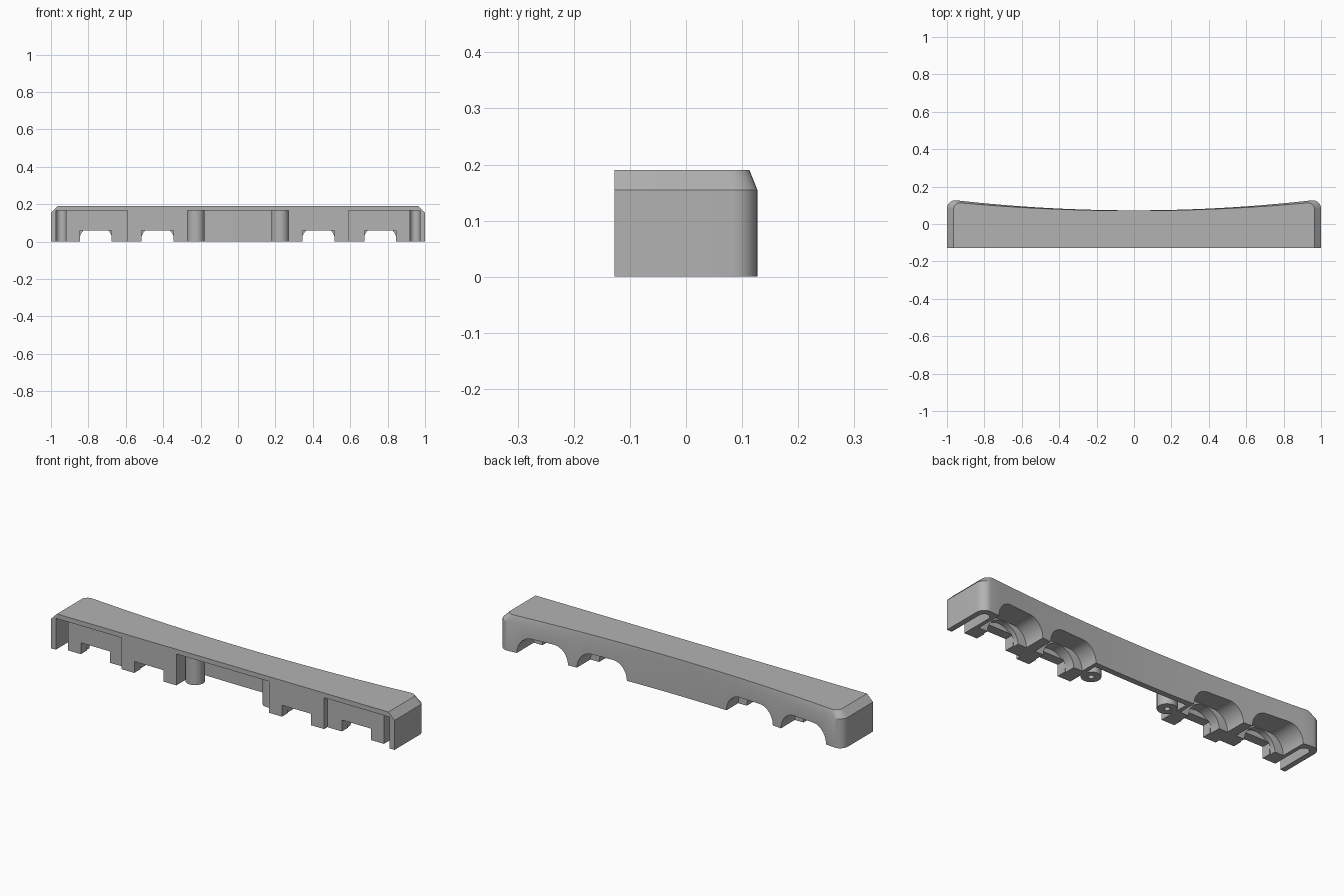
import bpy, bmesh, math

if "Cube" in bpy.data.objects:
    bpy.data.objects.remove(bpy.data.objects["Cube"], do_unlink=True)

GREY = (0.45, 0.45, 0.45, 1)
plastic = bpy.data.materials.new("grey plastic")
plastic.use_nodes = True
plastic.diffuse_color = GREY
plastic.node_tree.nodes["Principled BSDF"].inputs["Base Color"].default_value = GREY

FRONT, CEILING = -0.127, 0.165


def loft(name, rings):
    """Closed solid through matching rings of 3D points."""
    bm = bmesh.new()
    loops = [[bm.verts.new(p) for p in ring] for ring in rings]
    n = len(loops[0])
    for a, b in zip(loops, loops[1:]):
        for i in range(n):
            j = (i + 1) % n
            bm.faces.new((a[i], a[j], b[j], b[i]))
    bm.faces.new(loops[0][::-1])
    bm.faces.new(loops[-1])
    bmesh.ops.recalc_face_normals(bm, faces=bm.faces)
    mesh = bpy.data.meshes.new(name)
    bm.to_mesh(mesh)
    bm.free()
    mesh.materials.append(plastic)
    obj = bpy.data.objects.new(name, mesh)
    bpy.context.collection.objects.link(obj)
    return obj


def prism_z(name, pts, z0, z1):
    return loft(name, [[(x, y, z) for x, y in pts] for z in (z0, z1)])


def prism_y(name, pts, y0, y1):
    return loft(name, [[(x, y, z) for x, z in pts] for y in (y0, y1)])


def rect(a0, a1, b0, b1):
    return [(a0, b0), (a1, b0), (a1, b1), (a0, b1)]


def circle(cx, cy, r, n=32):
    return [(cx + r * math.cos(math.tau * i / n), cy + r * math.sin(math.tau * i / n))
            for i in range(n)]


def cut(target, cutter):
    cutter.hide_render = True
    mod = target.modifiers.new("cut", "BOOLEAN")
    mod.operation, mod.solver, mod.object = "DIFFERENCE", "EXACT", cutter
    bpy.context.view_layer.objects.active = target
    bpy.ops.object.modifier_apply(modifier=mod.name)
    bpy.data.objects.remove(cutter, do_unlink=True)


def smooth(obj):
    bpy.ops.object.select_all(action="DESELECT")
    obj.select_set(True)
    bpy.context.view_layer.objects.active = obj
    bpy.ops.object.shade_smooth_by_angle(angle=math.radians(25))


def outline(half, mid, end, r, steps=32, corner=8):
    """Plan shape: straight front, concave back, rounded back corners."""
    flat = half - r
    right = [(flat + r * math.cos(a), end - r + r * math.sin(a))
             for a in (math.pi / 2 * i / corner for i in range(corner + 1))]
    back = []
    for i in range(1, steps):
        x = flat * (1 - 2 * i / steps)
        back.append((x, mid + (end - mid) * (x / flat) ** 2))
    left = [(-x, y) for x, y in reversed(right)]
    return [(half, FRONT)] + right + back + left + [(-half, FRONT)]


def arch(cx, half, height, flat, steps=12):
    """Arch with flat ceiling and elliptical shoulders."""
    rx = half - flat
    side = [(flat + rx * math.cos(a), height * math.sin(a))
            for a in (math.pi / 2 * i / steps for i in range(steps + 1))]
    pts = [(half, -0.05)] + side
    mirrored = [(-x, z) for x, z in reversed(pts)]
    if flat == 0:
        mirrored = mirrored[1:]
    return [(cx + x, z) for x, z in pts + mirrored]


# Main body with chamfered top edge
lower = outline(1.0, 0.073, 0.127, 0.045)
upper = outline(0.965, 0.071, 0.113, 0.035)
body = loft("body_shell", [[(x, y, 0) for x, y in lower],
                           [(x, y, 0.155) for x, y in lower],
                           [(x, y, 0.19) for x, y in upper]])

# Centre pocket following the curved back wall
wall = [(0.27 - 0.54 * i / 12, 0.043 + 0.06 * (0.27 - 0.54 * i / 12) ** 2) for i in range(13)]
pocket = [(0.27, -0.3)] + wall + [(-0.27, -0.3)]
cut(body, prism_z("pocket_cutter", pocket, -0.1, CEILING))

for s in (-1, 1):
    # Slot behind the end wall, rounded at the back
    slot = [(s * 0.92, -0.3), (s * 0.972, -0.3)]
    slot += [(s * (0.946 + 0.026 * math.cos(math.pi * i / 8)),
              0.07 + 0.026 * math.sin(math.pi * i / 8)) for i in range(9)]
    slot.append((s * 0.92, 0.0))
    slot = slot[:-1]
    cut(body, prism_z("slot_cutter", slot, -0.1, CEILING))

    # Outer block sits slightly behind the front plane
    x0, x1 = sorted((s * 0.59, s * 0.935))
    cut(body, prism_z("recess_cutter", rect(x0, x1, -0.3, -0.10), -0.1, CEILING))

    # Stepped cable openings: square at the front, arched behind
    for cx, plate_back in ((0.43, -0.077), (0.76, -0.05)):
        cx *= s
        notch = rect(cx - 0.085, cx + 0.085, -0.05, 0.06)
        cut(body, prism_y("notch_cutter", notch, -0.3, plate_back + 0.005))
        cut(body, prism_y("small_arch_cutter", arch(cx, 0.09, 0.088, 0), plate_back, 0.0))
        cut(body, prism_y("large_arch_cutter", arch(cx, 0.14, 0.09, 0.06), -0.02, 0.3))
smooth(body)

# Screw bosses in the centre pocket
for s, side in ((1, "left"), (-1, "right")):
    boss = prism_z(side + "_screw_boss", circle(s * 0.225, -0.035, 0.047), 0, 0.17)
    cut(boss, prism_z("hole_cutter", circle(s * 0.225, -0.035, 0.014, 16), -0.1, 0.12))
    smooth(boss)
